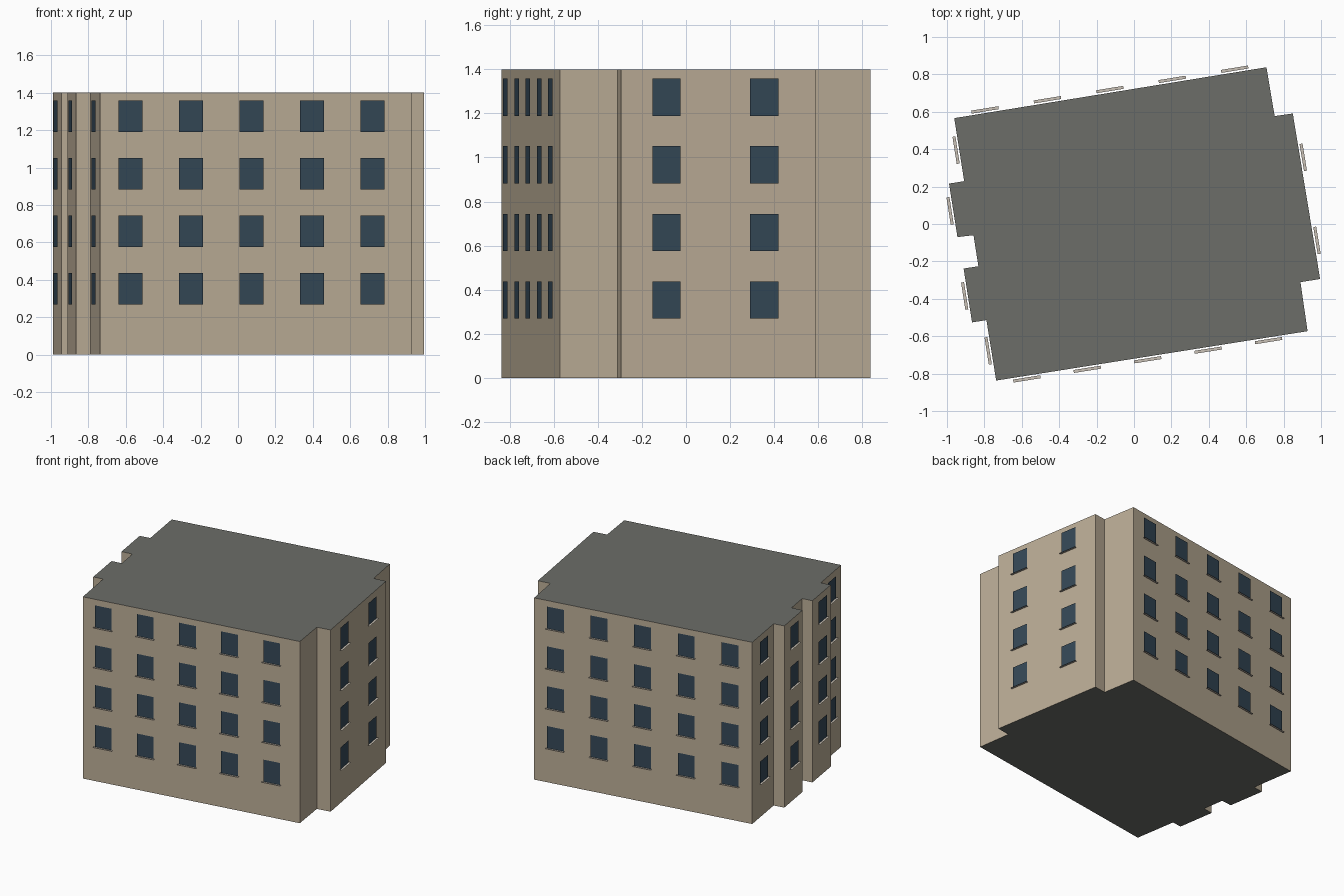
import bpy
from mathutils import Vector

if "Cube" in bpy.data.objects:
    bpy.data.objects.remove(bpy.data.objects["Cube"])

HEIGHT = 1.40
FLOORS, SILL_Z, FLOOR_STEP = 4, 0.268, 0.307
WIN_W, WIN_H = 0.13, 0.169
SILL_W, GAP, SILL_OUT = 0.147, 0.009, 0.025

# Footprint, counter-clockwise from the front left corner
FOOTPRINT = [Vector((x, y, 0)) for x, y in [
    (-0.737, -0.837), (0.928, -0.573), (0.89, -0.311), (0.995, -0.294),
    (0.849, 0.591), (0.752, 0.577), (0.708, 0.838), (-0.961, 0.566),
    (-0.908, 0.229), (-0.989, 0.216), (-0.944, -0.07), (-0.858, -0.06),
    (-0.832, -0.226), (-0.911, -0.238), (-0.866, -0.526), (-0.789, -0.514)]]

# Wall index -> window centres as fractions along that wall
WINDOWS = {
    0: [0.097 + 0.194 * i for i in range(5)],
    3: [0.23, 0.732],
    6: [0.1 + 0.2 * i for i in range(5)],
    7: [0.5], 9: [0.5], 13: [0.5], 15: [0.5],
}


def material(name, rgb):
    mat = bpy.data.materials.new(name)
    mat.diffuse_color = (*rgb, 1)
    mat.use_nodes = True
    mat.node_tree.nodes["Principled BSDF"].inputs["Base Color"].default_value = mat.diffuse_color
    return mat


def add_mesh(name, verts, faces, mats):
    mesh = bpy.data.meshes.new(name)
    mesh.from_pydata(verts, [], faces)
    for m in mats:
        mesh.materials.append(m)
    obj = bpy.data.objects.new(name, mesh)
    bpy.context.collection.objects.link(obj)
    return obj


wall_mat = material("wall_plaster", (0.50, 0.42, 0.31))
roof_mat = material("roof_grey", (0.15, 0.155, 0.14))
glass_mat = material("window_glass", (0.035, 0.065, 0.095))
sill_mat = material("sill_stone", (0.58, 0.53, 0.46))

# Building body: extruded footprint with grey roof and underside
n = len(FOOTPRINT)
up = Vector((0, 0, 1))
verts = FOOTPRINT + [p + up * HEIGHT for p in FOOTPRINT]
faces = [(i, (i + 1) % n, n + (i + 1) % n, n + i) for i in range(n)]
faces += [tuple(range(n, 2 * n)), tuple(reversed(range(n)))]
body = add_mesh("building_body", verts, faces, [wall_mat, roof_mat])
for poly in body.data.polygons[n:]:
    poly.material_index = 1

# Flat window panes and thin flat sills on every storey
panes, sills = [], []
for wall, fractions in WINDOWS.items():
    a, b = FOOTPRINT[wall], FOOTPRINT[(wall + 1) % n]
    along = (b - a).normalized()
    out = along.cross(up)
    for f in fractions:
        for level in range(FLOORS):
            base = a.lerp(b, f) + out * GAP + up * (SILL_Z + level * FLOOR_STEP)
            w, s = along * WIN_W / 2, along * SILL_W / 2
            panes += [base - w, base + w, base + w + up * WIN_H, base - w + up * WIN_H]
            lip = out * (SILL_OUT - GAP)
            sills += [base - s + lip, base + s + lip, base + s, base - s]

for name, pts, mat in (("window_panes", panes, glass_mat), ("window_sills", sills, sill_mat)):
    add_mesh(name, pts, [tuple(range(i, i + 4)) for i in range(0, len(pts), 4)], [mat])
